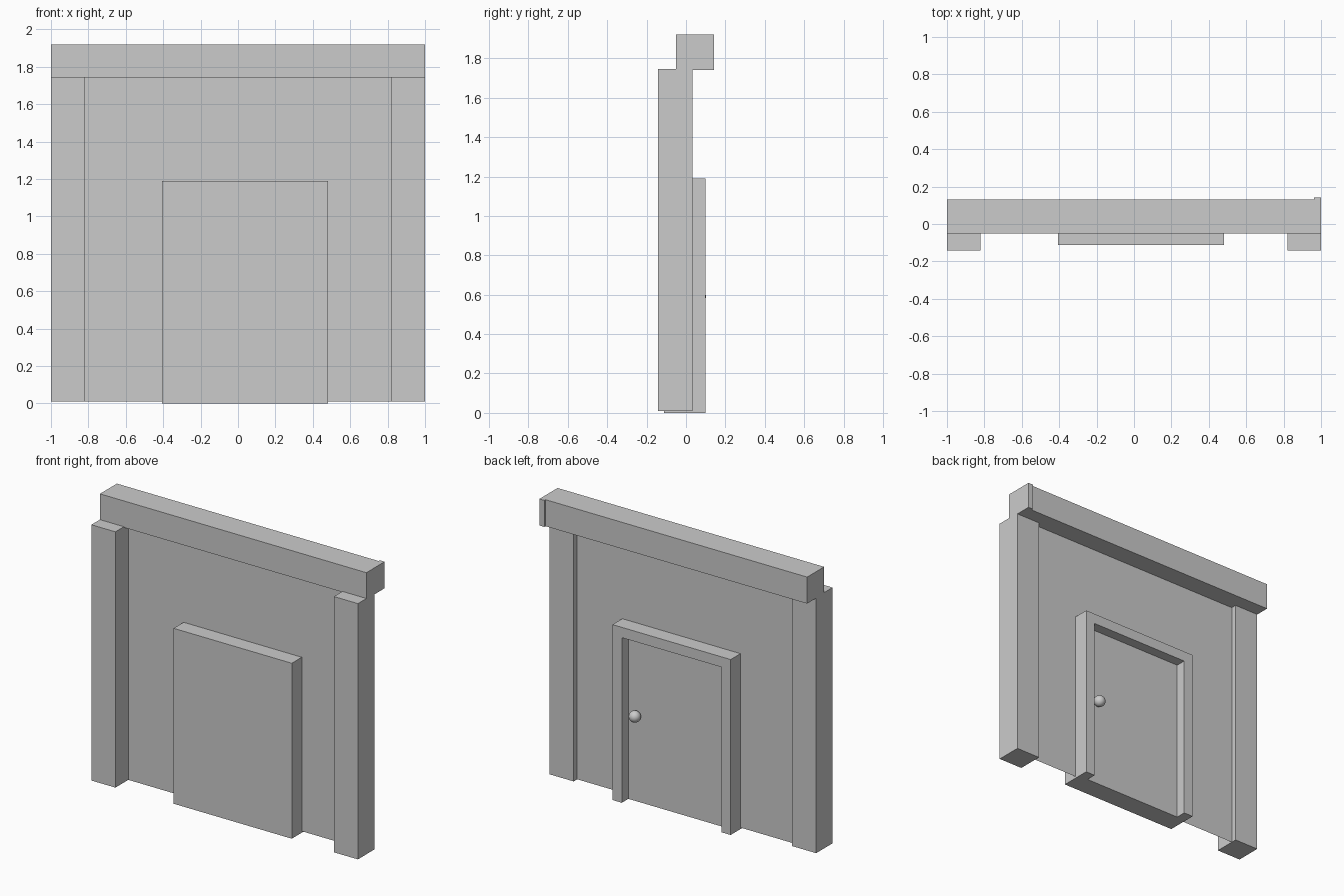
import bpy, bmesh

if "Cube" in bpy.data.objects:
    bpy.data.objects.remove(bpy.data.objects["Cube"])


def finish(name, bm):
    bmesh.ops.recalc_face_normals(bm, faces=bm.faces)
    me = bpy.data.meshes.new(name)
    bm.to_mesh(me)
    bm.free()
    ob = bpy.data.objects.new(name, me)
    bpy.context.collection.objects.link(ob)
    return ob


def prism(name, plan, z0, z1):
    """Extrude a plan outline (x, y) from z0 up to z1."""
    bm = bmesh.new()
    face = bm.faces.new([bm.verts.new((x, y, z0)) for x, y in plan])
    top = bmesh.ops.extrude_face_region(bm, geom=[face])
    verts = [g for g in top["geom"] if isinstance(g, bmesh.types.BMVert)]
    bmesh.ops.translate(bm, verts=verts, vec=(0, 0, z1 - z0))
    return finish(name, bm)


def box(name, x0, x1, y0, y1, z0, z1):
    return prism(name, [(x0, y0), (x1, y0), (x1, y1), (x0, y1)], z0, z1)


# Side pillars
for side, x0 in (("left", -1.0), ("right", 0.82)):
    box(side + "_pillar", x0, x0 + 0.18, -0.143, 0.033, 0.01, 1.745)

# Top beam with a small return on the back of its right end
prism("top_beam", [(-1, -0.052), (1, -0.052), (1, 0.143), (0.963, 0.143),
                   (0.963, 0.13), (-1, 0.13)], 1.74, 1.92)

# Thin wall sheet between the pillars
bm = bmesh.new()
bm.faces.new([bm.verts.new((x, -0.005, z)) for x, z in
              ((-0.82, 0.01), (0.82, 0.01), (0.82, 1.74), (-0.82, 1.74))])
finish("wall", bm)

# Door block, plain in front, with the door recessed into its back
door = box("door_and_frame", -0.405, 0.482, -0.112, 0.1, 0.0, 1.19)
cutter = box("door_recess_cutter", -0.335, 0.412, 0.03, 0.2, -0.1, 1.12)
cutter.hide_render = True
mod = door.modifiers.new("recess", "BOOLEAN")
mod.operation = "DIFFERENCE"
mod.object = cutter
bpy.context.view_layer.objects.active = door
bpy.ops.object.modifier_apply(modifier=mod.name)
bpy.data.objects.remove(cutter)

# Door knob
bpy.ops.mesh.primitive_uv_sphere_add(segments=32, ring_count=16, radius=0.038,
                                     location=(0.34, 0.063, 0.59))
bpy.context.object.name = "door_knob"
bpy.ops.object.shade_smooth()
